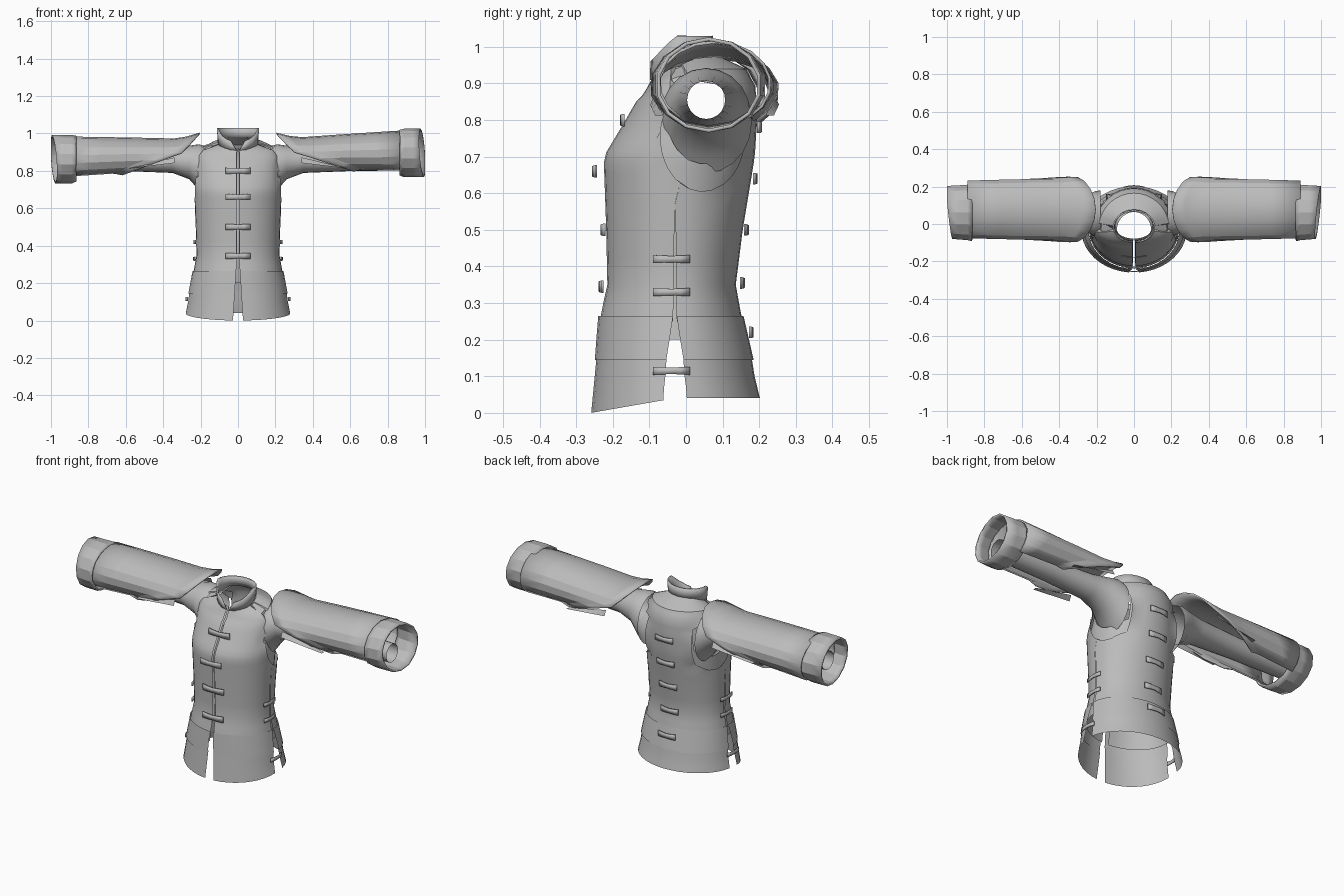
import bpy, bmesh, math
from math import sin, cos, radians, pi

old = bpy.data.objects.get("Cube")
if old:
    bpy.data.objects.remove(old)

cloth = bpy.data.materials.new("grey_cloth")
cloth.use_nodes = True
GREY = (0.5, 0.5, 0.5, 1)
cloth.diffuse_color = GREY
cloth.node_tree.nodes["Principled BSDF"].inputs["Base Color"].default_value = GREY


def cut_armholes(bm, hole):
    """Open an oval on both sides and pull the ragged rim onto the oval."""
    cy, cz, ry, rz, inner_x = hole

    def radius(p):
        return math.hypot((p.y - cy) / ry, (p.z - cz) / rz) if abs(p.x) > inner_x else 9
    gone = [f for f in bm.faces if radius(f.calc_center_median()) < 1]
    bmesh.ops.delete(bm, geom=gone, context='FACES')
    for v in bm.verts:
        r = radius(v.co)
        if v.is_boundary and .6 < r < 1.35:
            v.co.y = cy + (v.co.y - cy) / r
            v.co.z = cz + (v.co.z - cz) / r


def sheet(name, rows, point, cols, closed=False, hole=None, thick=0, smooth=30):
    """Grid surface: point(row_value, column_fraction) gives each vertex."""
    bm = bmesh.new()
    count = cols if closed else cols + 1
    grid = [[bm.verts.new(point(r, c / cols)) for c in range(count)] for r in rows]
    for low, high in zip(grid, grid[1:]):
        for c in range(cols):
            n = (c + 1) % count
            bm.faces.new((low[c], low[n], high[n], high[c]))
    if hole:
        cut_armholes(bm, hole)
    bmesh.ops.recalc_face_normals(bm, faces=bm.faces)
    mesh = bpy.data.meshes.new(name)
    bm.to_mesh(mesh)
    bm.free()
    mesh.materials.append(cloth)
    obj = bpy.data.objects.new(name, mesh)
    bpy.context.collection.objects.link(obj)
    if thick:
        mod = obj.modifiers.new("thickness", 'SOLIDIFY')
        mod.thickness = thick
        mod.offset = 0
    for o in bpy.context.selected_objects:
        o.select_set(False)
    obj.select_set(True)
    bpy.context.view_layer.objects.active = obj
    bpy.ops.object.shade_smooth_by_angle(angle=radians(smooth))


def lerp_table(table, key):
    """Linear lookup in rows of (key, values...)."""
    if key <= table[0][0]:
        return table[0][1:]
    for a, b in zip(table, table[1:]):
        if key <= b[0]:
            t = (key - a[0]) / (b[0] - a[0])
            return tuple(p + (q - p) * t for p, q in zip(a[1:], b[1:]))
    return table[-1][1:]


# Body outline: height, half width, front y, back y
BODY = [(0.0, .28, -.258, .20), (.15, .26, -.243, .178), (.26, .238, -.235, .152),
        (.35, .222, -.215, .136), (.50, .226, -.218, .155), (.70, .235, -.225, .188),
        (.80, .225, -.165, .194), (.88, .215, -.12, .19), (.915, .19, -.105, .165),
        (.945, .105, -.092, .078)]
MID_Y = -.03
FRONT_GAP = [(0, 5.5), (.3, 2), (.6, 1.5), (.95, 2.5)]
SIDE_GAP = [(.03, 8), (.16, 6), (.25, 1.5), (.5, .6), (.58, 0)]


def neck_tilt(y):
    return .5 * min(y + .03, .075)


def body_point(z, angle, grow=0.0):
    hw, front, back = lerp_table(BODY, z)
    reach = (MID_Y - front) if cos(angle) > 0 else (back - MID_Y)
    x = (hw + grow) * sin(angle)
    y = MID_Y - (reach + grow) * cos(angle)
    if z > .85:                                     # neckline dips at the front
        z += (z - .85) / .1 * neck_tilt(y)
    if z < .1:                                      # hem rises at the sides
        z += (.1 - z) / .1 * .04 * (1 - max(0, cos(angle)))
    return x, y, z


def panels(name, rows, grow, hole=None):
    """Two front panels and a back panel, parted by the front and side slits."""
    def front(side):
        def point(z, f):
            a0, a1 = lerp_table(FRONT_GAP, z)[0], 90 - lerp_table(SIDE_GAP, z)[0]
            return body_point(z, side * radians(a0 + (a1 - a0) * f), grow)
        return point

    def back(z, f):
        gap = lerp_table(SIDE_GAP, z)[0]
        return body_point(z, radians(90 + gap + (180 - 2 * gap) * f), grow)
    sheet("left_front_" + name, rows, front(1), 9, hole=hole)
    sheet("right_front_" + name, rows, front(-1), 9, hole=hole)
    sheet("back_" + name, rows, back, 18, hole=hole)


# Outer vest with shoulders, waist band and hem
shoulder_rows = [.60 + .028 * i for i in range(11)] + [.90, .915, .93, .945]
panels("vest", [.25, .30, .35, .42, .50, .57] + shoulder_rows, 0, (.045, .755, .115, .15, .14))
panels("waist_band", [.145, .20, .265], .006)
panels("hem", [0, .05, .10, .155], .002)


# Inner shirt body, open at the arms and along the front
def shirt_point(z, f):
    gap = 1.5 if z > .3 else 5
    return body_point(z, radians(gap + (360 - 2 * gap) * f), -.014)


sheet("inner_shirt", [.20, .28, .35, .45, .55] + shoulder_rows, shirt_point, 36,
      hole=(.05, .80, .10, .12, .14))


# Standing collar, open in a V at the front and higher at the nape
def collar_point(t, f):
    gap = 4 + 16 * t
    a = radians(gap + (360 - 2 * gap) * f)
    x = (.104 + .006 * t) * sin(a)
    y = -.012 - (.082 if cos(a) > 0 else .086) * cos(a) - .004 * t
    base = .94 + .95 * neck_tilt(y)
    top = 1.03 + 1.1 * min(0, y + .03)
    return x, y, base + (top - base) * t


sheet("collar", [0, .5, 1], collar_point, 20, thick=.008)

# Inner sleeve: distance out, centre z, y radius, z radius
INNER = [(.18, .795, .125, .14), (.21, .82, .12, .122), (.26, .845, .095, .09),
         (.35, .855, .075, .066), (.60, .855, .062, .056), (.94, .855, .052, .052)]
# Outer sleeve: distance out, centre z, y radius, z radius
OUTER = [(.20, .895, .15, .09), (.30, .882, .162, .09), (.60, .888, .16, .102),
         (.89, .89, .152, .115)]
CUFF = [(.865, .89, .153, .117), (.89, .888, .147, .125), (.985, .888, .14, .125)]

for side, word in ((1, "left"), (-1, "right")):
    def tilt(x):                                    # one arm is held a little higher
        return (.008 if side > 0 else -.026) * min(1, max(0, (x - .2) / .7))

    def inner(x, f):
        cz, ry, rz = lerp_table(INNER, x)
        return side * x, .055 + ry * sin(2 * pi * f), cz + rz * cos(2 * pi * f)

    def outer(t, f):
        a = radians(-142 + 284 * f)                 # underside is left open
        start = .205 + .11 * (1 - cos(a)) + .2 * max(0, abs(a) - 1.4)
        x = start + (.89 - start) * t
        cz, ry, rz = lerp_table(OUTER, x)
        flare = 1 + .07 * max(0, 1 - t * 5)
        return (side * x, .078 + ry * flare * sin(a),
                cz + tilt(x) + rz * flare * cos(a) + .01 * max(0, 1 - t * 6) * cos(a))

    def cuff(x, f):
        a = 2 * pi * f
        cz, ry, rz = lerp_table(CUFF, x)
        slant = .015 * (sin(a) - side * cos(a) * .6) * (x > .95)
        return (side * min(1, x + slant), .062 + ry * sin(a), cz + tilt(x) + rz * cos(a))

    sheet(word + "_inner_sleeve", [r[0] for r in INNER], inner, 20, closed=True, smooth=60)
    sheet(word + "_outer_sleeve", [0, .1, .2, .45, .75, 1], outer, 14, thick=.008, smooth=18)
    sheet(word + "_cuff", [.865, .89, .935, .985], cuff, 14, closed=True, thick=.01, smooth=18)

    # Flap hanging along the front and back lower edges of the sleeve opening
    for sign, face in ((-1, "front"), (1, "back")):
        def flap(t, f):
            x = .34 + .25 * f
            return (side * x, .078 + sign * (.162 + .014 * t * (1 - f) - .022 * f * (1 - t)),
                    .872 - .06 * f - .03 * t * (1 - f))
        sheet(word + "_" + face + "_sleeve_flap", [0, 1], flap, 4)


def strap(name, centre, along, out, half, height):
    """Short, slightly bowed strap standing off the cloth."""
    cx, cy, cz = centre

    def point(v, f):
        u = 2 * f - 1
        bow = .008 * (1 - u * u)
        h = v * height * (.8 + .2 * abs(u))
        return (cx + along[0] * u * half + out[0] * bow,
                cy + along[1] * u * half + out[1] * bow, cz + h)
    sheet(name, [-.5, .5], point, 4, thick=.005)


# Straps down the front, back and both side slits
for i, (z, y) in enumerate(((.80, -.17), (.66, -.246), (.50, -.223), (.345, -.228))):
    strap(f"front_strap_{i + 1}", (0, y, z), (1, 0), (0, -1), .066, .034)
for i, (z, y) in enumerate(((.78, .197), (.64, .185), (.50, .161), (.355, .15), (.22, .174))):
    strap(f"back_strap_{i + 1}", (0, y, z), (1, 0), (0, 1), .055, .032)
for side, word in ((1, "left"), (-1, "right")):
    for i, (z, x) in enumerate(((.42, .228), (.33, .229), (.115, .27))):
        strap(f"{word}_side_strap_{i + 1}", (side * x, -.04, z), (0, 1), (side, 0), .05, .022)
